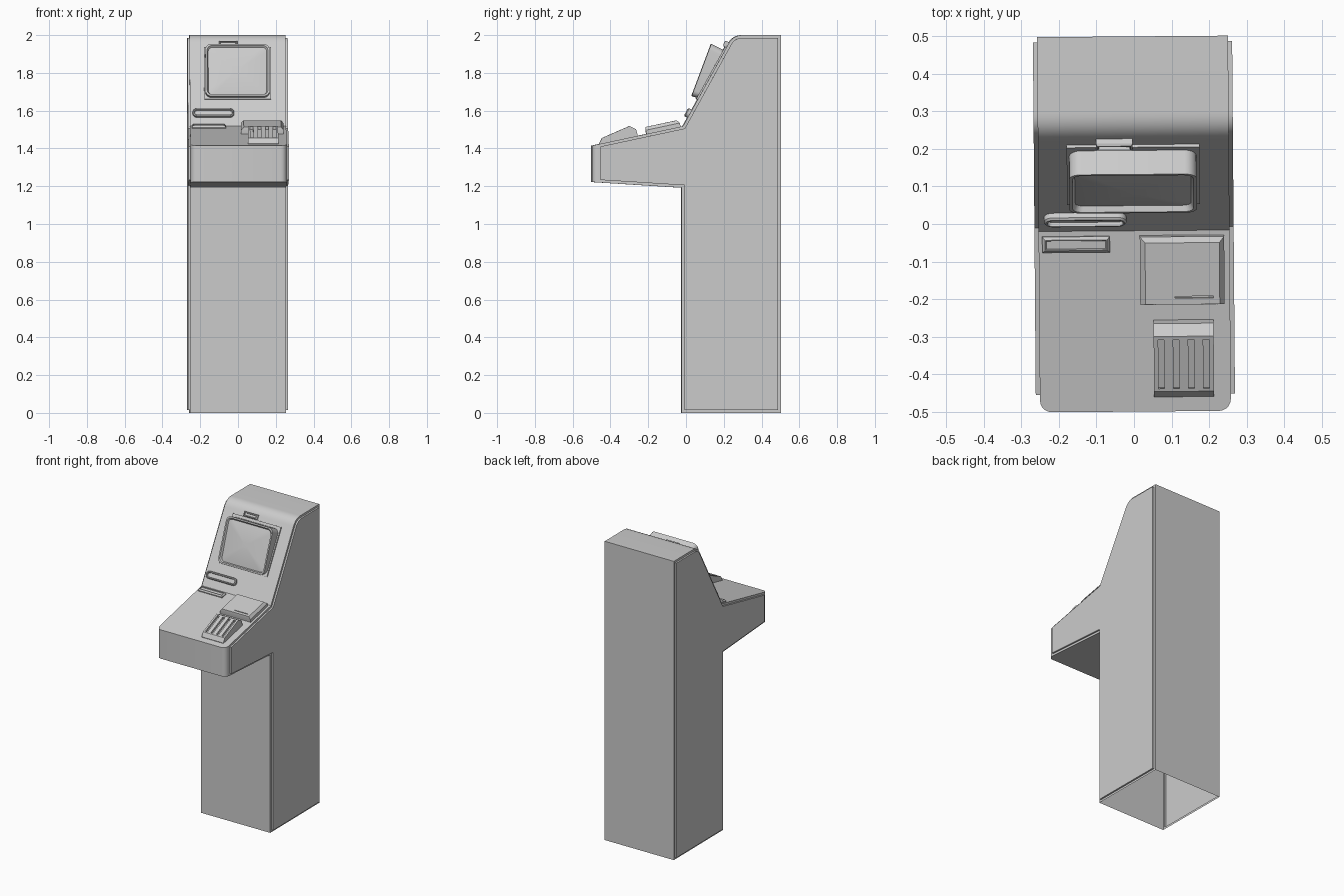
import bpy, bmesh, math
from mathutils import Matrix, Vector

if "Cube" in bpy.data.objects:
    bpy.data.objects.remove(bpy.data.objects["Cube"])

TURN = Matrix.Rotation(0.008, 4, 'Z')      # the whole cabinet is very slightly turned
HALF = 0.2545


def frame(y, z, dy, dz):
    """Local frame on a sloped face: x across, y up the slope, z outward."""
    u = Vector((0, dy, dz)).normalized()
    x = Vector((1, 0, 0))
    m = Matrix((x, u, x.cross(u))).transposed().to_4x4()
    m.translation = (0, y, z)
    return TURN @ m


SLOPE = frame(-0.018, 1.518, 0.266, 0.482)
DECK = frame(-0.5, 1.415, 0.482, 0.103)


def rect(x0, x1, y0, y1, z0, z1=None, r=0, inset=0, n=5):
    """Rounded rectangle loop whose height runs from z0 (low y) to z1 (high y)."""
    z1 = z0 if z1 is None else z1
    ya, yb = y0, y1
    x0, x1, y0, y1 = x0 + inset, x1 - inset, y0 + inset, y1 - inset
    pts = []
    for k, (cx, cy) in enumerate(((x1 - r, y1 - r), (x0 + r, y1 - r),
                                  (x0 + r, y0 + r), (x1 - r, y0 + r))):
        for i in range(n + 1 if r else 1):
            a = math.pi / 2 * (k + i / n)
            px, py = cx + r * math.cos(a) * (r > 0), cy + r * math.sin(a) * (r > 0)
            pts.append((px, py, z0 + (z1 - z0) * (py - ya) / (yb - ya)))
    return pts


def loft_bm(loops):
    bm = bmesh.new()
    rings = [[bm.verts.new(p) for p in lp] for lp in loops]
    for a, b in zip(rings, rings[1:]):
        for i in range(len(a)):
            j = (i + 1) % len(a)
            bm.faces.new((a[i], a[j], b[j], b[i]))
    bm.faces.new(rings[0])
    bm.faces.new(rings[-1])
    bmesh.ops.recalc_face_normals(bm, faces=bm.faces)
    return bm


def finish(name, bm, mat):
    me = bpy.data.meshes.new(name)
    bm.to_mesh(me)
    bm.free()
    me.transform(mat)
    ob = bpy.data.objects.new(name, me)
    bpy.context.collection.objects.link(ob)
    return ob


def loft(name, mat, loops):
    return finish(name, loft_bm(loops), mat)


def cut(ob, cutter):
    mod = ob.modifiers.new("cut", 'BOOLEAN')
    mod.operation, mod.solver, mod.object = 'DIFFERENCE', 'EXACT', cutter
    bpy.context.view_layer.objects.active = ob
    bpy.ops.object.modifier_apply(modifier=mod.name)
    bpy.data.objects.remove(cutter)


# cabinet shell: side profile with a rounded top front edge
profile = [(-0.025, 0), (0.5, 0), (0.5, 2)]
A, B, C = Vector((0.298, 2)), Vector((0.248, 2)), Vector((0.224, 1.956))
for i in range(9):
    t = i / 8
    profile.append(tuple(A * (1 - t) ** 2 + B * 2 * t * (1 - t) + C * t * t))
profile += [(-0.018, 1.518), (-0.5, 1.415), (-0.5, 1.222), (-0.025, 1.192)]
bm = loft_bm([[(x, y, z) for y, z in profile] for x in (-HALF, HALF)])
corner = [e for e in bm.edges if all(v.co.y < -0.49 for v in e.verts)
          and abs(e.verts[0].co.x - e.verts[1].co.x) < 1e-4]
bmesh.ops.bevel(bm, geom=corner, offset=0.032, segments=5, profile=0.5, affect='EDGES')

# raised side panels, stepped out from each side
for s in (-1, 1):
    side = max((f for f in bm.faces if f.normal.x * s > 0.99), key=lambda f: f.calc_area())
    bmesh.ops.inset_region(bm, faces=[side], thickness=0.014, use_even_offset=True)
    res = bmesh.ops.extrude_discrete_faces(bm, faces=[side])
    bmesh.ops.translate(bm, verts=res['faces'][0].verts, vec=(s * 0.011, 0, 0))

# open underside
floor = [f for f in bm.faces if all(v.co.z < 1e-4 for v in f.verts)]
bmesh.ops.delete(bm, geom=floor, context='FACES_ONLY')
finish("cabinet", bm, TURN)

# screen backing plate
plate = (-0.178, 0.176, 0.16, 0.475)
loft("screen_plate", SLOPE, [rect(*plate, -0.005), rect(*plate, 0.008)])

# screen hood, deeper at the top, with a thin rim
hood = (-0.172, 0.168, 0.162, 0.454)
loft("screen_hood", SLOPE, [
    rect(-0.172, 0.168, 0.17, 0.458, 0, r=0.032),
    rect(*hood, 0.036, 0.079, r=0.032),
    rect(*hood, 0.036, 0.079, r=0.026, inset=0.009),
    rect(*hood, 0.019, 0.068, r=0.022, inset=0.016)])

# domed screen glass
cx, cy, hx, hy = -0.002, 0.308, 0.155, 0.131
rings = []
for i in range(8):
    s = 1 - i / 8
    lift = 0.012 * (1 - s * s)
    mid, tilt = 0.0445, 0.023 * s
    rings.append(rect(cx - hx * s, cx + hx * s, cy - hy * s, cy + hy * s,
                      mid - tilt + lift, mid + tilt + lift, r=0.024 * s))
loft("screen_glass", SLOPE, rings)

# camera housing above the screen
cam = (-0.1, -0.002, 0.476, 0.507)
loft("camera_housing", SLOPE, [
    rect(*cam, -0.01), rect(*cam, 0.014), rect(*cam, 0.02, inset=0.004),
    rect(*cam, 0.02, inset=0.007), rect(*cam, 0.012, inset=0.009)])

# rounded slot below the screen
pill = (-0.24, -0.02, 0.052, 0.1)
loft("pill_slot", SLOPE, [
    rect(*pill, -0.01, r=0.0235), rect(*pill, 0.014, r=0.0235),
    rect(*pill, 0.019, r=0.018, inset=0.005), rect(*pill, 0.019, r=0.014, inset=0.009),
    rect(*pill, 0.008, r=0.012, inset=0.011)])

# card reader strip on the deck
card = (-0.245, -0.065, 0.436, 0.479)
loft("card_reader", DECK, [
    rect(*card, -0.01), rect(*card, 0.006), rect(*card, 0.015, inset=0.007),
    rect(*card, 0.015, inset=0.009), rect(*card, 0.009, inset=0.011)])

# raised pad with bevelled back and sides, and a thin slit near its front
pad = loft("deck_pad", DECK, [
    rect(0.015, 0.24, 0.295, 0.48, -0.01), rect(0.015, 0.24, 0.295, 0.48, 0.02),
    rect(0.029, 0.227, 0.299, 0.467, 0.037)])
cut(pad, loft("slit_cutter", DECK, [rect(0.108, 0.21, 0.316, 0.321, h) for h in (0.028, 0.06)]))

# wedge with four long grooves
wedge = loft("grooved_wedge", DECK, [
    rect(0.05, 0.21, 0.04, 0.25, -0.01), rect(0.05, 0.21, 0.04, 0.247, 0.003, 0.036),
    rect(0.05, 0.21, 0.06, 0.217, 0.028, 0.06)])
for i in range(4):
    c = 0.07 + 0.04 * i
    cut(wedge, loft("groove_cutter", DECK, [
        rect(c - 0.008, c + 0.008, 0.068, 0.207, 0.0296 + h, 0.058 + h) for h in (-0.014, 0.02)]))

# smooth curves, keep hard edges
bpy.ops.object.select_all(action='SELECT')
bpy.context.view_layer.objects.active = bpy.data.objects["cabinet"]
bpy.ops.object.shade_smooth_by_angle(angle=math.radians(25))
